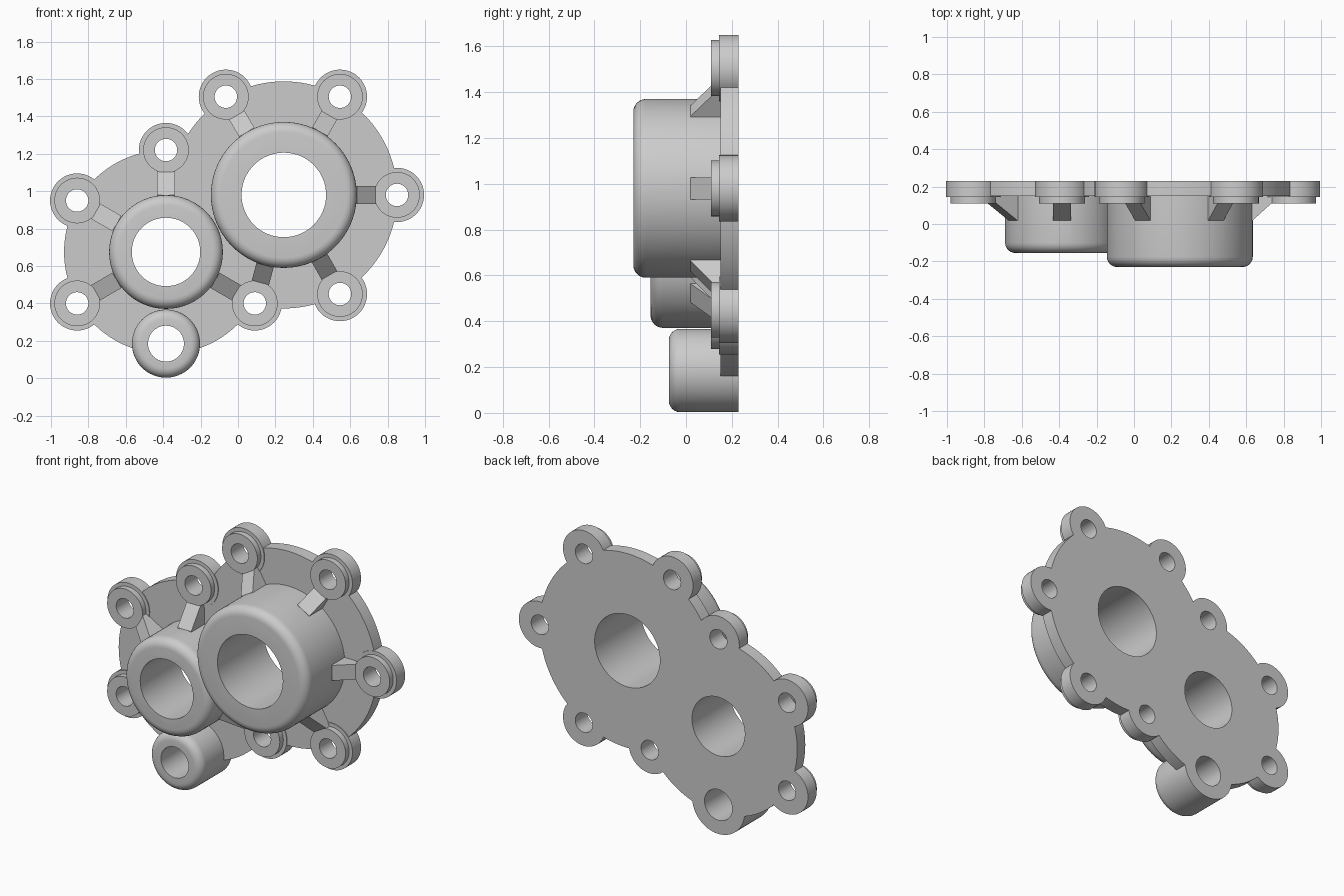
import bpy, bmesh
from math import sin, cos, pi, radians
from mathutils import Vector

if "Cube" in bpy.data.objects:
    bpy.data.objects.remove(bpy.data.objects["Cube"])

BACK, PLATE_Y, LUG_Y, PAD_Y, RIB_Y = 0.23, 0.15, 0.145, 0.11, 0.02


def make_object(name, bm):
    bmesh.ops.recalc_face_normals(bm, faces=bm.faces)
    mesh = bpy.data.meshes.new(name)
    bm.to_mesh(mesh)
    bm.free()
    ob = bpy.data.objects.new(name, mesh)
    bpy.context.collection.objects.link(ob)
    return ob


def disc(name, c, r, front, back, n=64, fillet=0.0):
    """Solid cylinder along y, optionally with a rounded front rim."""
    if fillet:
        steps = [i * pi / 12 for i in range(7)]
        profile = [(r - fillet + fillet * sin(a), front + fillet - fillet * cos(a)) for a in steps]
    else:
        profile = [(r, front)]
    profile.append((r, back))
    bm = bmesh.new()
    rings = [[bm.verts.new((c[0] + pr * cos(2 * pi * i / n), py, c[1] + pr * sin(2 * pi * i / n)))
              for i in range(n)] for pr, py in profile]
    for a, b in zip(rings, rings[1:]):
        for i in range(n):
            j = (i + 1) % n
            bm.faces.new((a[i], a[j], b[j], b[i]))
    bm.faces.new(rings[0])
    bm.faces.new(rings[-1])
    return make_object(name, bm)


def rib(name, boss, boss_r, lug, width=0.095):
    """Web that slopes from the boss wall down to the lug pad."""
    c, l = Vector(boss), Vector(lug)
    d = (l - c).normalized()
    side = Vector((-d.y, d.x)) * width / 2
    dist = (l - c).length
    profile = [(boss_r - 0.05, RIB_Y), (boss_r, RIB_Y), (dist - 0.11, PAD_Y + 0.005),
               (dist - 0.09, 0.19), (boss_r - 0.05, 0.19)]
    bm = bmesh.new()
    ends = []
    for s in (-1, 1):
        pts = [(c + d * t + side * s, y) for t, y in profile]
        ends.append([bm.verts.new((p.x, y, p.y)) for p, y in pts])
        bm.faces.new(ends[-1])
    n = len(profile)
    for i in range(n):
        j = (i + 1) % n
        bm.faces.new((ends[0][i], ends[0][j], ends[1][j], ends[1][i]))
    return make_object(name, bm)


def combine(target, tool, operation):
    mod = target.modifiers.new(operation.lower(), 'BOOLEAN')
    mod.operation, mod.solver, mod.object = operation, 'EXACT', tool
    tool.hide_render = True
    bpy.context.view_layer.objects.active = target
    bpy.ops.object.modifier_apply(modifier=mod.name)
    bpy.data.objects.remove(tool, do_unlink=True)


# Main centres: (x, z)
BIG, MID, SMALL = (0.245, 0.98), (-0.385, 0.675), (-0.385, 0.185)
big_lugs = [(-0.065, 1.505), (0.545, 1.505), (0.85, 0.98), (0.545, 0.45), (0.09, 0.40)]
mid_lugs = [(-0.385, 1.22), (-0.86, 0.95), (-0.86, 0.40), (0.09, 0.40)]
lugs = big_lugs + mid_lugs[:3]

# Two-lobed plate
cover = disc("gear_cover", BIG, 0.607, PLATE_Y, BACK, 128)
solids = [disc("plate_lobe", MID, 0.545, PLATE_Y, BACK, 128)]

# Screw lugs with raised pads
for p in lugs:
    solids.append(disc("lug", p, 0.145, LUG_Y, BACK, 48))
    solids.append(disc("lug_pad", p, 0.122, PAD_Y, 0.19, 48))

# Bearing bosses with rounded rims
solids.append(disc("big_boss", BIG, 0.39, -0.23, 0.19, 96, 0.055))
solids.append(disc("middle_boss", MID, 0.304, -0.155, 0.19, 80, 0.055))
solids.append(disc("small_boss", SMALL, 0.182, -0.075, BACK, 64, 0.05))

# Ribs from bosses to lugs
solids += [rib("big_rib", BIG, 0.39, p) for p in big_lugs]
solids += [rib("middle_rib", MID, 0.304, p) for p in mid_lugs]

for s in solids:
    combine(cover, s, 'UNION')

# Through holes
holes = [(BIG, 0.226), (MID, 0.183), (SMALL, 0.096)] + [(p, 0.06) for p in lugs]
for c, r in holes:
    combine(cover, disc("hole_cutter", c, r, -0.5, 0.5, 64 if r > 0.1 else 40), 'DIFFERENCE')

# Smooth curved walls, keep edges crisp
bpy.ops.object.select_all(action='DESELECT')
cover.select_set(True)
bpy.context.view_layer.objects.active = cover
bpy.ops.object.shade_smooth_by_angle(angle=radians(30))
